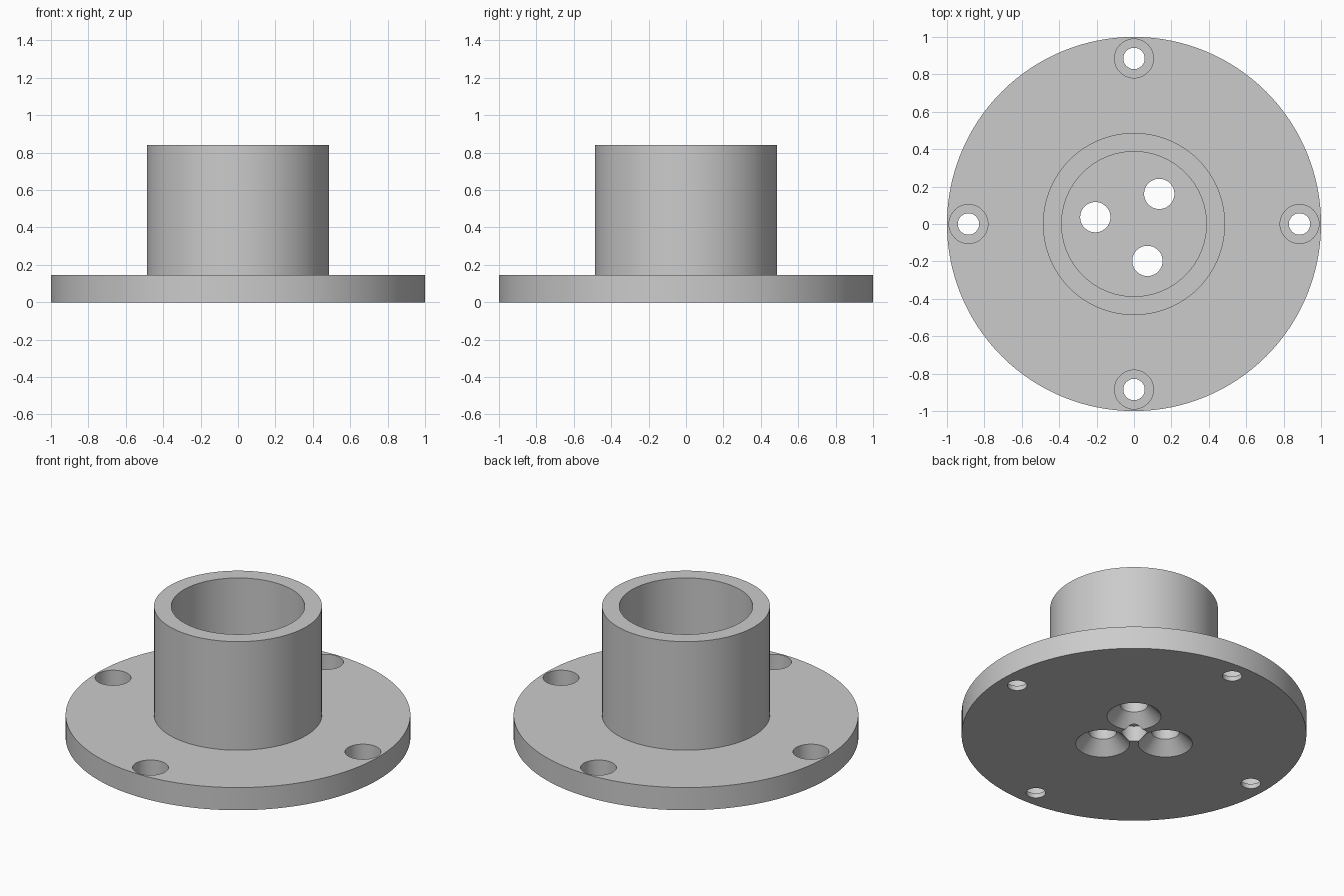
import bpy, bmesh
from math import cos, sin, radians, tau

if "Cube" in bpy.data.objects:
    bpy.data.objects.remove(bpy.data.objects["Cube"])

grey = bpy.data.materials.new("plain_grey")
grey.diffuse_color = (0.6, 0.6, 0.6, 1)
grey.use_nodes = True
grey.node_tree.nodes["Principled BSDF"].inputs["Base Color"].default_value = grey.diffuse_color


def lathe(name, profile, x=0, y=0, sides=48):
    """Closed solid turned from (radius, z) points; first and last lie on the axis."""
    bm = bmesh.new()
    rings = []
    for r, z in profile:
        if r == 0:
            rings.append([bm.verts.new((x, y, z))] * sides)
        else:
            rings.append([bm.verts.new((x + r * cos(tau * i / sides),
                                        y + r * sin(tau * i / sides), z))
                          for i in range(sides)])
    for low, high in zip(rings, rings[1:]):
        for i in range(sides):
            j = (i + 1) % sides
            quad = [low[i], low[j], high[j], high[i]]
            bm.faces.new(list(dict.fromkeys(quad)))
    bmesh.ops.recalc_face_normals(bm, faces=bm.faces)
    mesh = bpy.data.meshes.new(name)
    bm.to_mesh(mesh)
    bm.free()
    mesh.materials.append(grey)
    obj = bpy.data.objects.new(name, mesh)
    bpy.context.collection.objects.link(obj)
    return obj


# Flange with hollow boss, one turned body
body = lathe("flanged_socket", [(0, 0), (1, 0), (1, 0.145), (0.487, 0.145),
                                (0.487, 0.84), (0.387, 0.84), (0.387, 0.145),
                                (0, 0.145)], sides=128)
cutters = []

# Four counterbored flange holes
for k in range(4):
    a = radians(90 * k)
    cutters.append(lathe("flange_hole_cutter",
                         [(0, -0.1), (0.057, -0.1), (0.057, 0.03), (0.104, 0.03),
                          (0.104, 0.3), (0, 0.3)], 0.885 * cos(a), 0.885 * sin(a)))

# Three floor holes, countersunk from below
for k in range(3):
    a = radians(50 + 120 * k)
    cutters.append(lathe("countersink_cutter",
                         [(0, -0.02), (0.177, -0.02), (0.081, 0.076),
                          (0.081, 0.3), (0, 0.3)], 0.21 * cos(a), 0.21 * sin(a)))

# Blind centre hole in the underside
cutters.append(lathe("centre_hole_cutter",
                     [(0, -0.1), (0.078, -0.1), (0.078, 0.1), (0, 0.1)]))

bpy.context.view_layer.objects.active = body
for c in cutters:
    mod = body.modifiers.new("cut", 'BOOLEAN')
    mod.operation, mod.solver, mod.object = 'DIFFERENCE', 'EXACT', c
    bpy.ops.object.modifier_apply(modifier=mod.name)
for c in cutters:
    bpy.data.objects.remove(c)

bpy.ops.object.select_all(action='DESELECT')
body.select_set(True)
bpy.ops.object.shade_smooth_by_angle(angle=radians(30))
